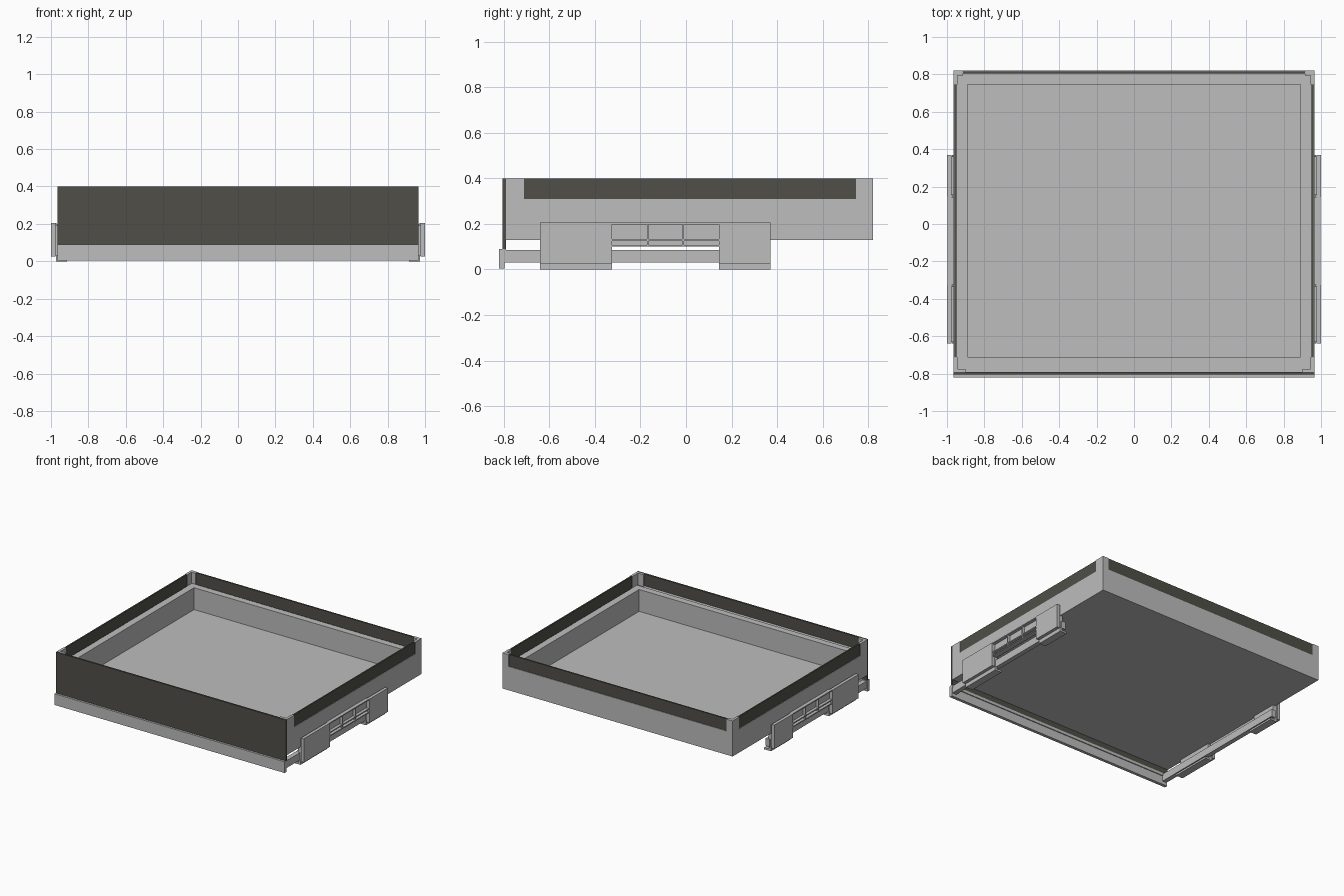
import bpy
import bmesh
from mathutils import Vector

cube = bpy.data.objects.get("Cube")
if cube:
    bpy.data.objects.remove(cube, do_unlink=True)


def material(name, rgb):
    m = bpy.data.materials.new(name)
    m.use_nodes = True
    m.diffuse_color = (*rgb, 1)
    m.node_tree.nodes["Principled BSDF"].inputs["Base Color"].default_value = (*rgb, 1)
    return m


GREY = material("light grey", (0.51, 0.51, 0.51))
DARK = material("dark olive grey", (0.08, 0.078, 0.066))


def add_box(bm, x, y, z):
    """Add a box given its (min, max) range on each axis."""
    verts = bmesh.ops.create_cube(bm, size=1)["verts"]
    for v in verts:
        v.co = Vector([(r[0] + r[1]) / 2 + c * (r[1] - r[0])
                       for r, c in zip((x, y, z), v.co)])


def part(name, mat, *boxes, mirrored=False):
    """One object made of boxes, optionally mirrored across x = 0."""
    bm = bmesh.new()
    for b in boxes:
        add_box(bm, *b)
    mesh = bpy.data.meshes.new(name)
    bm.to_mesh(mesh)
    bm.free()
    mesh.materials.append(mat)
    ob = bpy.data.objects.new(name, mesh)
    bpy.context.collection.objects.link(ob)
    if mirrored:
        mod = ob.modifiers.new("Mirror", 'MIRROR')
        mod.use_mirror_merge = False
    return ob


# Main dimensions
W, FRONT, BACK = 0.965, -0.79, 0.82
IN_X, IN_F, IN_B = 0.89, -0.71, 0.745
BASE, FLOOR, LEDGE, TOP = 0.13, 0.15, 0.31, 0.40

# Tray body
part("tray_floor", GREY, ((-W, W), (FRONT, BACK), (BASE, FLOOR)))
part("tray_side_wall", GREY, ((IN_X, W), (FRONT, BACK), (FLOOR, LEDGE)), mirrored=True)
part("tray_front_wall", GREY, ((-IN_X, IN_X), (FRONT, IN_F), (FLOOR, LEDGE)))
part("tray_back_wall", GREY, ((-IN_X, IN_X), (IN_B, BACK), (FLOOR, LEDGE)))

# Raised strips on the inner ledge
strip_z = (LEDGE, LEDGE + 0.006)
part("side_ledge_strip", GREY, ((IN_X, 0.943), (IN_F, IN_B), strip_z), mirrored=True)
part("front_ledge_strip", GREY, ((-0.943, 0.943), (-0.76, IN_F), strip_z))
part("back_ledge_strip", GREY, ((-0.943, 0.943), (IN_B, 0.795), strip_z))

# Angle posts at the corners
post_z = (LEDGE, TOP)
part("front_corner_post", GREY,
     ((0.945, W), (FRONT, IN_F), post_z),
     ((0.90, 0.945), (FRONT, -0.775), post_z), mirrored=True)
part("back_corner_post", GREY,
     ((0.945, W), (IN_B, BACK), post_z),
     ((0.915, 0.945), (0.795, BACK), post_z), mirrored=True)

# Thin dark panels above the ledge
part("side_panel", DARK, ((0.95, 0.961), (IN_F, IN_B), post_z), mirrored=True)
part("back_panel", DARK, ((-0.915, 0.915), (0.804, 0.816), post_z))
part("front_panel", DARK, ((-W, W), (-0.804, FRONT), (0.09, TOP)))

# Front rail: upright face with a rear lip
part("front_rail", GREY,
     ((-W, W), (-0.82, -0.797), (0.005, 0.09)),
     ((-W, W), (-0.797, -0.79), (0.07, 0.09)))

# Slide rails under the tray
part("slide_rail", GREY, ((0.925, 0.96), (-0.797, 0.37), (0.03, 0.085)), mirrored=True)

# Side brackets: cover plates, feet and a ribbed middle
plates = ((-0.64, -0.325), (0.145, 0.37))
part("bracket_plate", GREY, *[((0.976, 1.0), y, (0.025, 0.205)) for y in plates],
     mirrored=True)
part("bracket_core", GREY, *[((0.945, 0.976), (y[0] + 0.01, y[1] - 0.01), (0.03, 0.195))
                            for y in plates], mirrored=True)
part("bracket_foot", GREY, *[((0.915, 0.972), y, (0.0, 0.014)) for y in plates],
     *[((0.955, 0.972), y, (0.014, 0.03)) for y in plates], mirrored=True)
part("bracket_web", GREY, ((0.96, 0.975), (-0.325, 0.145), (0.10, 0.20)), mirrored=True)
ribs = [((0.97, 0.997), (-0.325, 0.145), (z - 0.004, z + 0.004)) for z in (0.104, 0.13, 0.201)]
ribs += [((0.97, 0.995), (y - 0.004, y + 0.004), (0.10, 0.20)) for y in (-0.168, -0.012)]
part("bracket_ribs", GREY, *ribs, mirrored=True)
